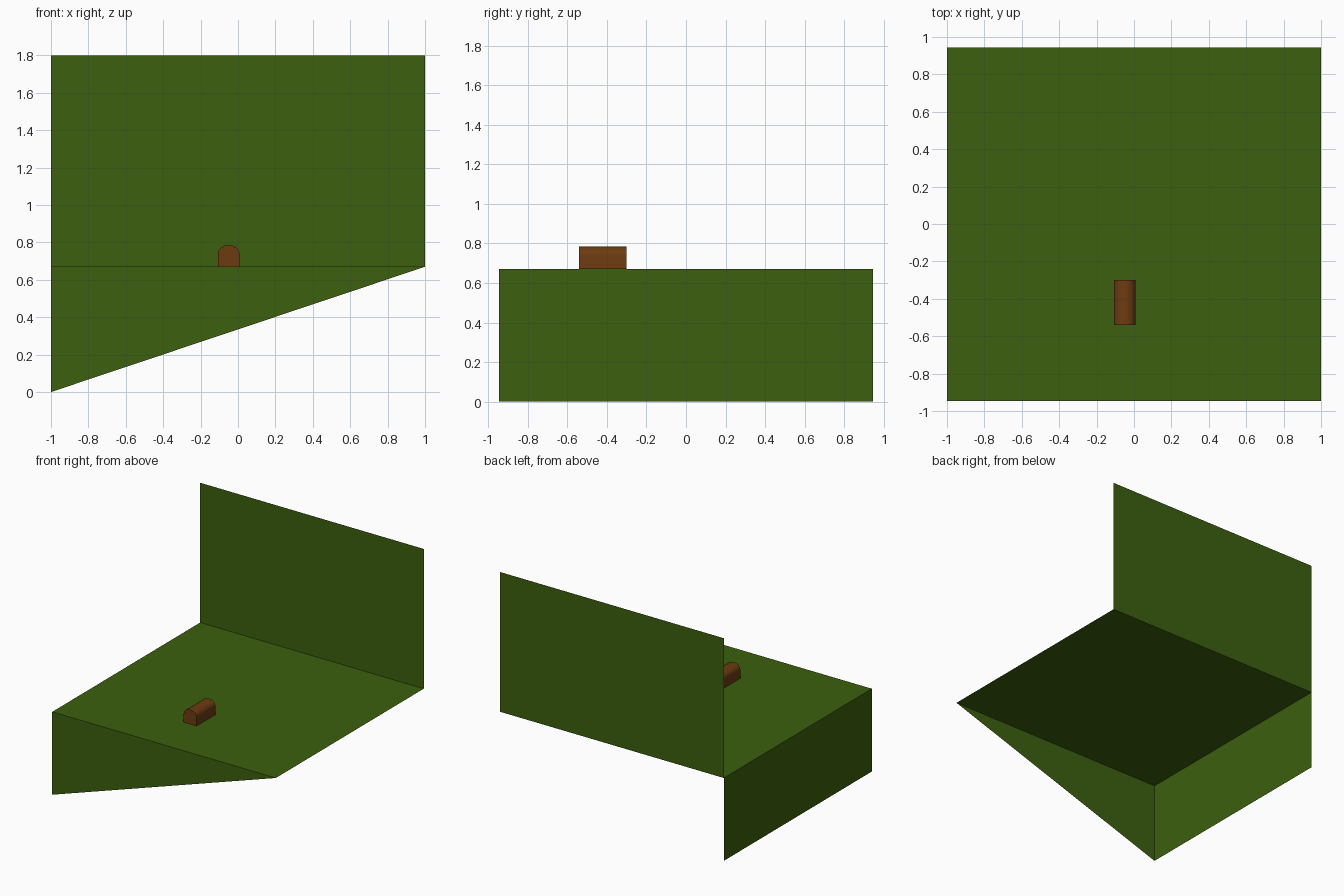
import bpy, bmesh, math

if "Cube" in bpy.data.objects:
    bpy.data.objects.remove(bpy.data.objects["Cube"])


def material(name, rgb):
    m = bpy.data.materials.new(name)
    m.diffuse_color = (*rgb, 1)
    m.use_nodes = True
    m.node_tree.nodes["Principled BSDF"].inputs["Base Color"].default_value = m.diffuse_color
    return m


grass = material("grass green", (0.045, 0.117, 0.0045))
wood = material("wood brown", (0.150, 0.044, 0.0055))


def build(name, faces, mat):
    """Make an object from a list of polygons, welding shared corners."""
    bm = bmesh.new()
    for f in faces:
        bm.faces.new([bm.verts.new(p) for p in f])
    bmesh.ops.remove_doubles(bm, verts=bm.verts, dist=1e-5)
    me = bpy.data.meshes.new(name)
    bm.to_mesh(me)
    bm.free()
    me.materials.append(mat)
    ob = bpy.data.objects.new(name, me)
    bpy.context.collection.objects.link(ob)
    return ob


X, Y, G, TOP = 1.0, 0.945, 0.67, 1.80   # half width, half depth, ground level, wall top

# Open sheets: ground, back wall, left skirt and triangular front skirt
build("ground", [[(-X, -Y, G), (X, -Y, G), (X, Y, G), (-X, Y, G)]], grass)
build("back_wall", [[(-X, Y, G), (X, Y, G), (X, Y, TOP), (-X, Y, TOP)]], grass)
build("left_skirt", [[(-X, Y, 0), (-X, -Y, 0), (-X, -Y, G), (-X, Y, G)]], grass)
build("front_skirt", [[(-X, -Y, 0), (X, -Y, G), (-X, -Y, G)]], grass)

# Chest with an arched lid, open underneath where it sits on the ground
cx, half, side, rise = -0.05, 0.058, 0.742, 0.044
y0, y1, n = -0.54, -0.30, 8
profile = [(cx + half, G)]
profile += [(cx + half * math.cos(math.pi * i / n), side + rise * math.sin(math.pi * i / n))
            for i in range(n + 1)]
profile.append((cx - half, G))
faces = [[(x, y0, z) for x, z in reversed(profile)],
         [(x, y1, z) for x, z in profile]]
for (xa, za), (xb, zb) in zip(profile, profile[1:]):
    faces.append([(xa, y0, za), (xa, y1, za), (xb, y1, zb), (xb, y0, zb)])
chest = build("chest", faces, wood)
bm = bmesh.new()
bm.from_mesh(chest.data)
bmesh.ops.recalc_face_normals(bm, faces=bm.faces)
bm.to_mesh(chest.data)
bm.free()

# Smooth the lid arch, keep the ends sharp
bpy.context.view_layer.objects.active = chest
chest.select_set(True)
bpy.ops.object.shade_smooth_by_angle(angle=math.radians(40))
